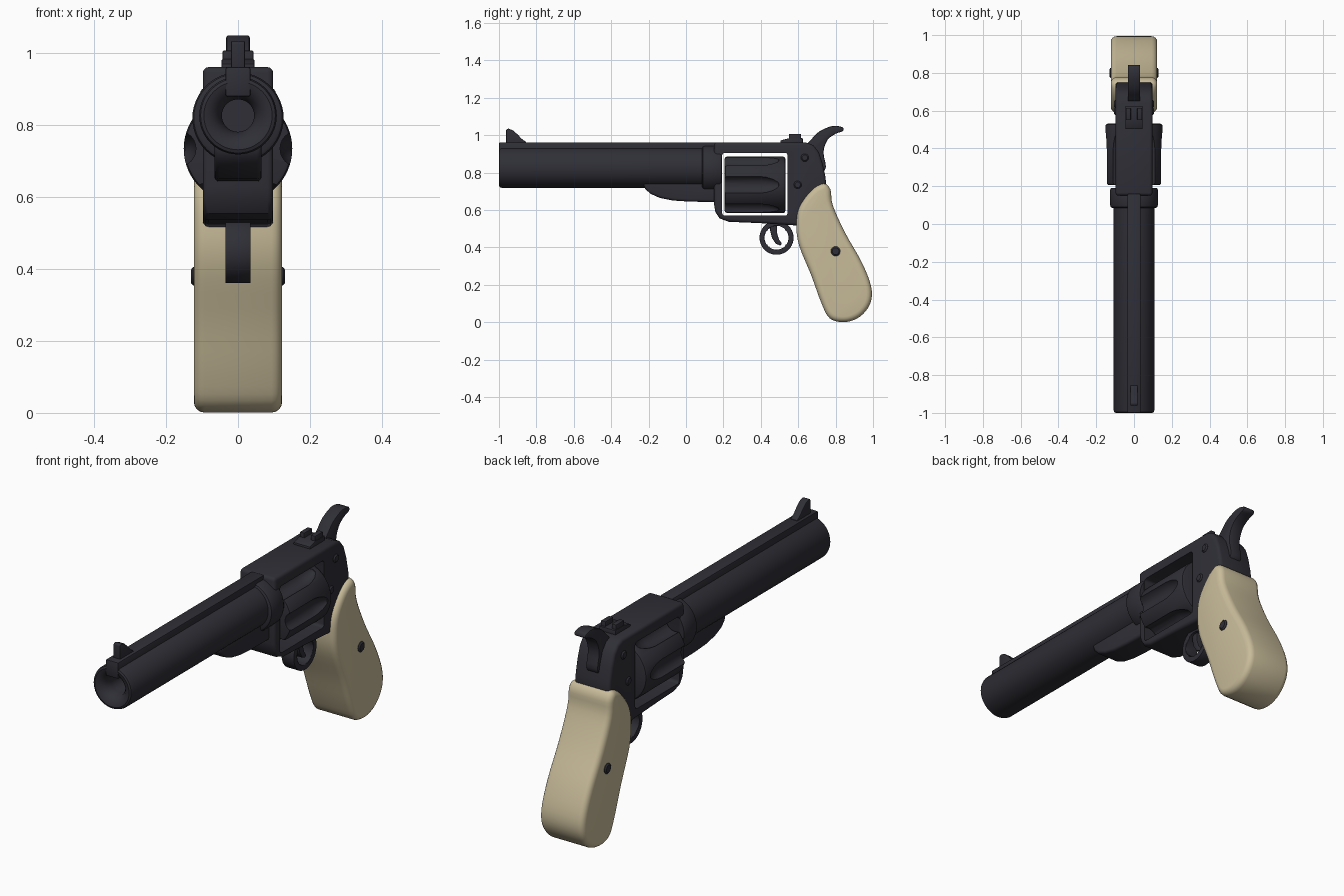
import bpy, bmesh, math
from mathutils import Matrix, Vector

cube = bpy.data.objects.get("Cube")
if cube:
    bpy.data.objects.remove(cube, do_unlink=True)


def material(name, rgb):
    m = bpy.data.materials.new(name)
    m.use_nodes = True
    m.diffuse_color = (*rgb, 1)
    m.node_tree.nodes["Principled BSDF"].inputs["Base Color"].default_value = (*rgb, 1)
    return m


STEEL = material("dark_steel", (0.028, 0.028, 0.037))
IVORY = material("ivory", (0.58, 0.50, 0.32))


def activate(ob):
    bpy.ops.object.select_all(action="DESELECT")
    ob.select_set(True)
    bpy.context.view_layer.objects.active = ob


def apply_modifier(ob, mod):
    activate(ob)
    bpy.ops.object.modifier_apply(modifier=mod.name)


def finish(ob, bevel=0, segments=3, angle=35):
    if bevel:
        mod = ob.modifiers.new("Bevel", "BEVEL")
        mod.width, mod.segments = bevel, segments
        mod.limit_method, mod.angle_limit = "ANGLE", math.radians(45)
        apply_modifier(ob, mod)
    activate(ob)
    bpy.ops.object.shade_smooth_by_angle(angle=math.radians(angle))
    return ob


def to_object(name, bm, mat):
    bmesh.ops.recalc_face_normals(bm, faces=bm.faces)
    me = bpy.data.meshes.new(name)
    bm.to_mesh(me)
    bm.free()
    ob = bpy.data.objects.new(name, me)
    bpy.context.collection.objects.link(ob)
    me.materials.append(mat)
    return ob


def smooth_loop(pts, steps=4):
    """Closed Catmull-Rom curve through the points."""
    out, n = [], len(pts)
    for i in range(n):
        a, b, c, d = (Vector(pts[(i + k) % n]) for k in (-1, 0, 1, 2))
        for s in range(steps):
            t = s / steps
            out.append(0.5 * (2 * b + (c - a) * t + (2 * a - 5 * b + 4 * c - d) * t * t
                              + (3 * b - a - 3 * c + d) * t ** 3))
    return out


def prism(name, pts, half, mat=STEEL, x=0):
    """Side outline in (y, z), extruded across x."""
    bm = bmesh.new()
    face = bm.faces.new([bm.verts.new((x - half, p[0], p[1])) for p in pts])
    res = bmesh.ops.extrude_face_region(bm, geom=[face])
    bmesh.ops.translate(bm, vec=(2 * half, 0, 0),
                        verts=[v for v in res["geom"] if isinstance(v, bmesh.types.BMVert)])
    return to_object(name, bm, mat)


def box(name, y0, y1, z0, z1, half, x=0):
    return prism(name, [(y0, z0), (y1, z0), (y1, z1), (y0, z1)], half, x=x)


def lathe(name, profile, z, sides=48, spin="Y", offset=(0, 0, 0), mat=STEEL):
    """Profile of (radius, position along the axis); zero radius closes an end."""
    bm = bmesh.new()
    rings = []
    for r, t in profile:
        count = sides if r > 0 else 1
        rings.append([bm.verts.new((r * math.cos(math.tau * i / sides), t,
                                    r * math.sin(math.tau * i / sides))) for i in range(count)])
    for a, b in zip(rings, rings[1:]):
        for i in range(sides):
            j = (i + 1) % sides
            quad = [a[i % len(a)], a[j % len(a)], b[j % len(b)], b[i % len(b)]]
            bm.faces.new(list(dict.fromkeys(quad)))
    if spin == "X":
        bm.transform(Matrix.Rotation(-math.pi / 2, 4, "Z"))
    bm.transform(Matrix.Translation(Vector(offset) + Vector((0, 0, z))))
    return to_object(name, bm, mat)


def cut(ob, cutter):
    mod = ob.modifiers.new("Cut", "BOOLEAN")
    mod.operation, mod.object, mod.solver = "DIFFERENCE", cutter, "EXACT"
    apply_modifier(ob, mod)
    bpy.data.objects.remove(cutter, do_unlink=True)


# Barrel with dished muzzle, top rib, collar and underlug
BORE = 0.827
finish(lathe("barrel", [(0, 0.16), (0.108, 0.16), (0.108, -0.985), (0.104, -0.996), (0.095, -1),
                        (0.082, -0.997), (0.065, -0.985), (0.052, -0.968), (0.045, -0.94),
                        (0.045, -0.75), (0, -0.75)], BORE))
finish(box("barrel_rib", -1, 0.16, 0.88, 0.962, 0.035), 0.006, 2)
finish(lathe("barrel_collar", [(0, 0.085), (0.115, 0.085), (0.123, 0.09), (0.127, 0.1),
                               (0.127, 0.18), (0.122, 0.19), (0, 0.19)], 0.82))
finish(prism("underlug", [(-0.23, 0.75), (-0.22, 0.715), (-0.19, 0.687), (-0.14, 0.665),
                          (-0.07, 0.651), (0.02, 0.645), (0.17, 0.643), (0.17, 0.75)],
             0.066), 0.014)

# Frame with a window for the drum
frame = prism("frame", [(0.15, 0.962), (0.15, 0.63), (0.157, 0.59), (0.18, 0.555), (0.23, 0.537),
                        (0.4, 0.53), (0.6, 0.517), (0.66, 0.53), (0.72, 0.61), (0.752, 0.72),
                        (0.745, 0.78), (0.73, 0.85), (0.71, 0.91), (0.68, 0.947), (0.64, 0.962)],
              0.098)
finish(frame, 0.016)
window = box("window_cutter", 0.193, 0.543, 0.57, 0.906, 0.3)
finish(window, 0.014)
cut(frame, window)
finish(frame)

# Fluted drum
AXIS = 0.735
drum = lathe("drum", [(0, 0.206), (0.138, 0.206), (0.147, 0.21), (0.151, 0.22),
                      (0.151, 0.52), (0.147, 0.528), (0.138, 0.532), (0, 0.532)], AXIS, 60)
for k in range(6):
    a = math.tau * k / 6
    cut(drum, lathe("flute_cutter", [(0, 0.1), (0.05, 0.1), (0.05, 0.4), (0.046, 0.43),
                                     (0.036, 0.465), (0.02, 0.495), (0, 0.505)], AXIS, 24,
                    offset=(0.167 * math.cos(a), 0, 0.167 * math.sin(a))))
finish(drum)

# Grip
finish(prism("grip", smooth_loop([(0.735, 0.742), (0.772, 0.71), (0.785, 0.625), (0.85, 0.48),
                                  (0.94, 0.32), (0.99, 0.19), (0.985, 0.1), (0.93, 0.03),
                                  (0.85, 0.001), (0.77, 0.02), (0.725, 0.1), (0.67, 0.25),
                                  (0.605, 0.41), (0.59, 0.52), (0.605, 0.615), (0.67, 0.705)]),
             0.123, IVORY), 0.035, 4, 50)

# Screws on both sides, each one pin through the body
for name, y, z, r, w in (("grip_screw", 0.8, 0.38, 0.026, 0.131),
                         ("upper_frame_screw", 0.635, 0.88, 0.021, 0.105),
                         ("lower_frame_screw", 0.597, 0.735, 0.021, 0.105)):
    finish(lathe(name, [(0, -w), (r * 0.7, -w), (r, 0.006 - w), (r, w - 0.006), (r * 0.7, w), (0, w)],
                 z, 20, "X", (0, y, 0)))

# Trigger guard ring and trigger
guard = lathe("trigger_guard", [(0, -0.035), (0.091, -0.035), (0.091, 0.035), (0, 0.035)],
              0.452, 40, "X", (0, 0.484, 0))
cut(guard, lathe("guard_cutter", [(0, -0.1), (0.064, -0.1), (0.064, 0.1), (0, 0.1)],
                 0.452, 40, "X", (0, 0.484, 0)))
finish(guard, 0.008, 2)
finish(prism("trigger", [(0.45, 0.55), (0.45, 0.49), (0.46, 0.45), (0.48, 0.42), (0.505, 0.41),
                         (0.513, 0.422), (0.498, 0.442), (0.488, 0.47), (0.486, 0.55)],
             0.022), 0.005, 2)

# Hammer
finish(prism("hammer", smooth_loop([(0.66, 0.83), (0.645, 0.94), (0.672, 0.98), (0.715, 1.022),
                                    (0.785, 1.05), (0.838, 1.042), (0.838, 1.022), (0.8, 1.008),
                                    (0.757, 0.975), (0.735, 0.91), (0.748, 0.83), (0.72, 0.8)], 3),
             0.033), 0.007, 2)

# Sights
finish(prism("front_sight", [(-0.962, 0.94), (-0.962, 1.03), (-0.95, 1.036), (-0.925, 1.026),
                             (-0.9, 1.004), (-0.88, 0.982), (-0.855, 0.964), (-0.85, 0.94)],
             0.019), 0.004, 2)
finish(prism("rear_sight_base", [(0.505, 0.95), (0.505, 0.972), (0.55, 0.984), (0.625, 0.984),
                                 (0.625, 0.95)], 0.046), 0.004, 2)
for side, name in ((1, "left_rear_sight_post"), (-1, "right_rear_sight_post")):
    finish(box(name, 0.55, 0.615, 0.96, 1.008, 0.013, x=side * 0.03), 0.004, 2)
